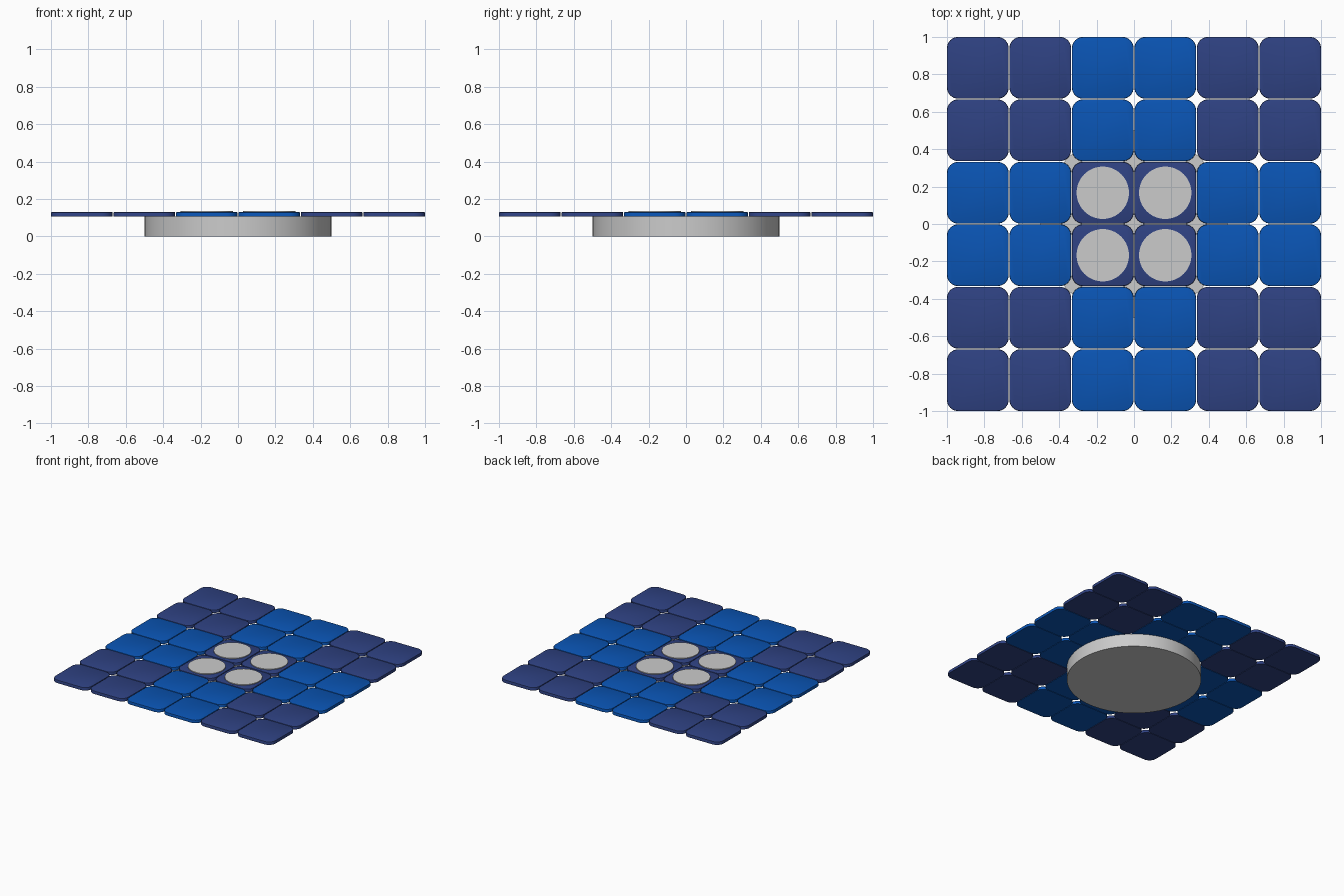
import bpy, bmesh, math

if "Cube" in bpy.data.objects:
    bpy.data.objects.remove(bpy.data.objects["Cube"])

PITCH, SIZE, RADIUS = 0.334, 0.33, 0.06
Z0, Z1 = 0.105, 0.13


def material(name, color):
    m = bpy.data.materials.new(name)
    m.diffuse_color = (*color, 1)
    m.use_nodes = True
    m.node_tree.nodes["Principled BSDF"].inputs["Base Color"].default_value = m.diffuse_color
    return m


navy = material("navy", (0.028, 0.054, 0.225))
blue = material("blue", (0.003, 0.09, 0.46))


def smooth(obj):
    bpy.ops.object.select_all(action='DESELECT')
    obj.select_set(True)
    bpy.context.view_layer.objects.active = obj
    bpy.ops.object.shade_smooth_by_angle(angle=math.radians(35))


def disc(name, x, y, radius, z0, z1):
    bpy.ops.mesh.primitive_cylinder_add(vertices=64, radius=radius, depth=z1 - z0,
                                        location=(x, y, (z0 + z1) / 2))
    bpy.context.object.name = name
    smooth(bpy.context.object)


def tile_mesh(mat):
    # Rounded square slab with a softened rim
    bm = bmesh.new()
    verts = []
    h = SIZE / 2 - RADIUS
    for q, (sx, sy) in enumerate([(1, 1), (-1, 1), (-1, -1), (1, -1)]):
        for i in range(9):
            a = math.pi / 2 * (q + i / 8)
            verts.append(bm.verts.new((sx * h + RADIUS * math.cos(a),
                                       sy * h + RADIUS * math.sin(a), Z0)))
    base = bm.faces.new(verts)
    ext = bmesh.ops.extrude_face_region(bm, geom=[base], use_keep_orig=True)
    top = [g for g in ext["geom"] if isinstance(g, bmesh.types.BMVert)]
    bmesh.ops.translate(bm, verts=top, vec=(0, 0, Z1 - Z0))
    rim = [e for e in bm.edges if abs(e.verts[0].co.z - e.verts[1].co.z) < 1e-6
           and e.verts[0].co.z > Z1 - 1e-4]
    bmesh.ops.bevel(bm, geom=rim, offset=0.005, segments=2, profile=0.5,
                    affect='EDGES')
    bmesh.ops.recalc_face_normals(bm, faces=bm.faces)
    me = bpy.data.meshes.new(mat.name + "_tile")
    bm.to_mesh(me)
    bm.free()
    me.materials.append(mat)
    return me


# Round base
disc("base", 0, 0, 0.5, 0, Z0)

# Checkered tile grid: 2x2 blocks alternate between the two blues
meshes = [tile_mesh(navy), tile_mesh(blue)]
for r in range(6):
    for c in range(6):
        o = bpy.data.objects.new(f"tile_{r}_{c}", meshes[(r // 2 + c // 2) % 2])
        o.location = ((c - 2.5) * PITCH, (r - 2.5) * PITCH, 0)
        bpy.context.collection.objects.link(o)
        if r == c == 0 or (r == 0 and c == 2):
            smooth(o)

# Four raised pads on the centre tiles
for sx in (-1, 1):
    for sy in (-1, 1):
        disc("centre_pad", sx * PITCH / 2, sy * PITCH / 2, 0.14, Z1 - 0.005, 0.136)
